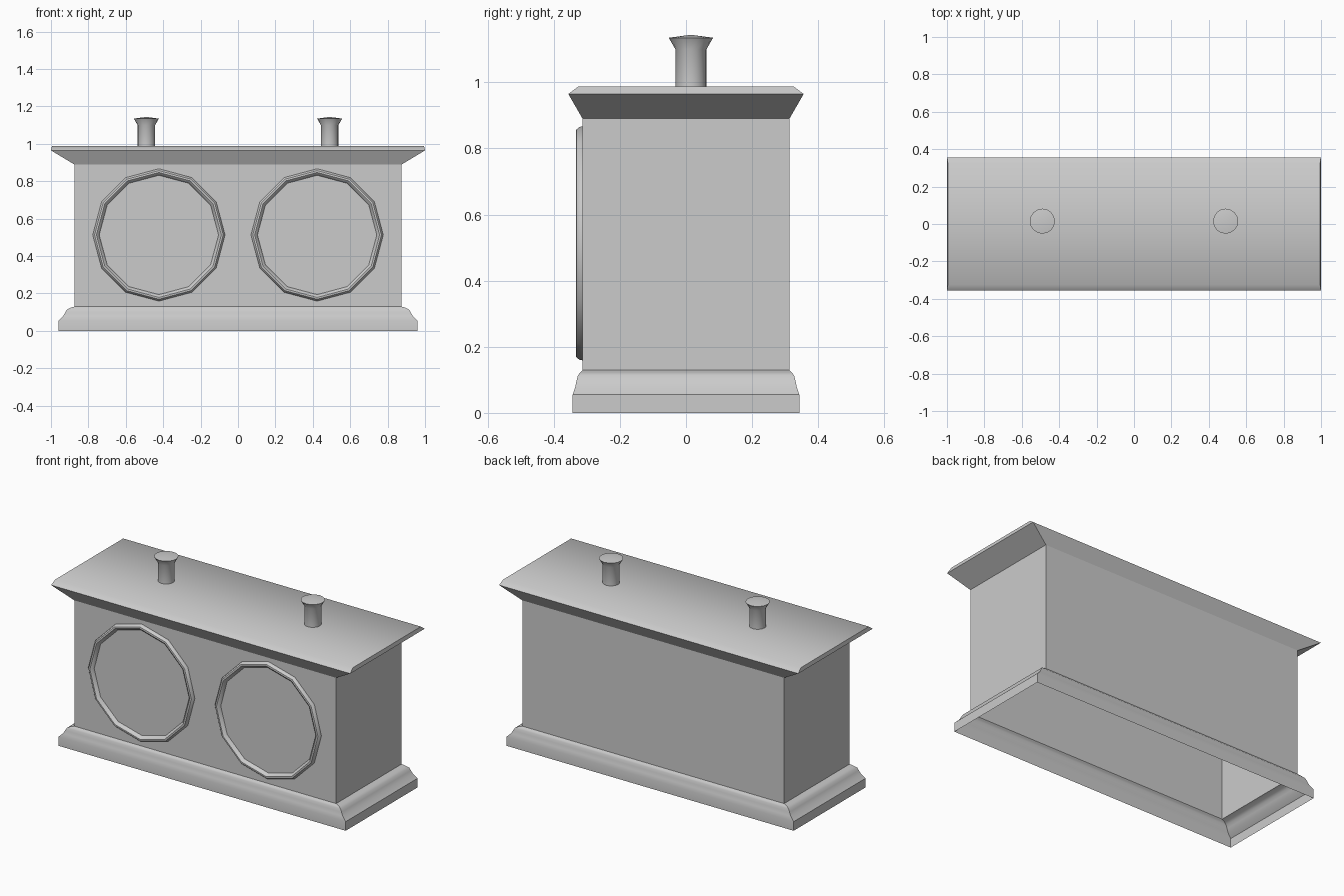
import bpy, bmesh, math

if "Cube" in bpy.data.objects:
    bpy.data.objects.remove(bpy.data.objects["Cube"])


def finish(name, bm, angle=40):
    bmesh.ops.recalc_face_normals(bm, faces=bm.faces)
    me = bpy.data.meshes.new(name)
    bm.to_mesh(me)
    bm.free()
    ob = bpy.data.objects.new(name, me)
    bpy.context.collection.objects.link(ob)
    bpy.ops.object.select_all(action='DESELECT')
    ob.select_set(True)
    bpy.context.view_layer.objects.active = ob
    bpy.ops.object.shade_smooth_by_angle(angle=math.radians(angle))
    return ob


def bridge(bm, rings):
    for a, b in zip(rings, rings[1:]):
        n = len(a)
        for i in range(n):
            j = (i + 1) % n
            bm.faces.new((a[i], a[j], b[j], b[i]))


def rect_loft(name, sections, cap_top=False):
    """Stack of rectangles (half x, half y, z) joined into a shell."""
    bm = bmesh.new()
    rings = [[bm.verts.new((sx * x, sy * y, z))
              for sx, sy in ((-1, -1), (1, -1), (1, 1), (-1, 1))]
             for x, y, z in sections]
    bridge(bm, rings)
    if cap_top:
        bm.faces.new(rings[-1])
    return finish(name, bm)


def lathe(name, profile, sides, place, tip=None):
    """Rings of (radius, height); place maps local x, y, height to world."""
    bm = bmesh.new()
    turn = 2 * math.pi / sides
    rings = [[bm.verts.new(place(r * math.cos(i * turn), r * math.sin(i * turn), h))
              for i in range(sides)] for r, h in profile]
    bridge(bm, rings)
    if tip is not None:
        apex = bm.verts.new(place(0, 0, tip))
        for i in range(sides):
            bm.faces.new((rings[-1][i], rings[-1][(i + 1) % sides], apex))
    return finish(name, bm)


BX, BY = 0.875, 0.313

# Stepped plinth moulding, open underneath
rect_loft("base_moulding", [
    (0.96, 0.343, 0), (0.96, 0.343, 0.055), (0.935, 0.335, 0.078),
    (0.924, 0.331, 0.098), (0.915, 0.327, 0.114), (0.90, 0.320, 0.122),
    (BX, BY, 0.13)])

# Hollow case walls
rect_loft("case_body", [(BX, BY, 0.13), (BX, BY, 0.89)])

# Flared lid with bevelled top edge
rect_loft("lid", [(BX, BY, 0.89), (1.0, 0.356, 0.965), (0.995, 0.325, 0.988)],
          cap_top=True)

# Mirrored pairs: twelve-sided dial bezels and push buttons
for side, s in (("left", -1), ("right", 1)):
    lathe(f"dial_bezel_{side}",
          [(0.354, 0), (0.352, 0.010), (0.344, 0.019), (0.334, 0.020),
           (0.325, 0.013), (0.319, 0)], 12,
          lambda x, y, h: (s * 0.423 + x, -BY - h, 0.513 + y))
    lathe(f"push_button_{side}",
          [(0.047, 0.988), (0.047, 1.1), (0.067, 1.135)], 16,
          lambda x, y, h: (s * 0.49 + x, 0.015 + y, h), tip=1.144)
